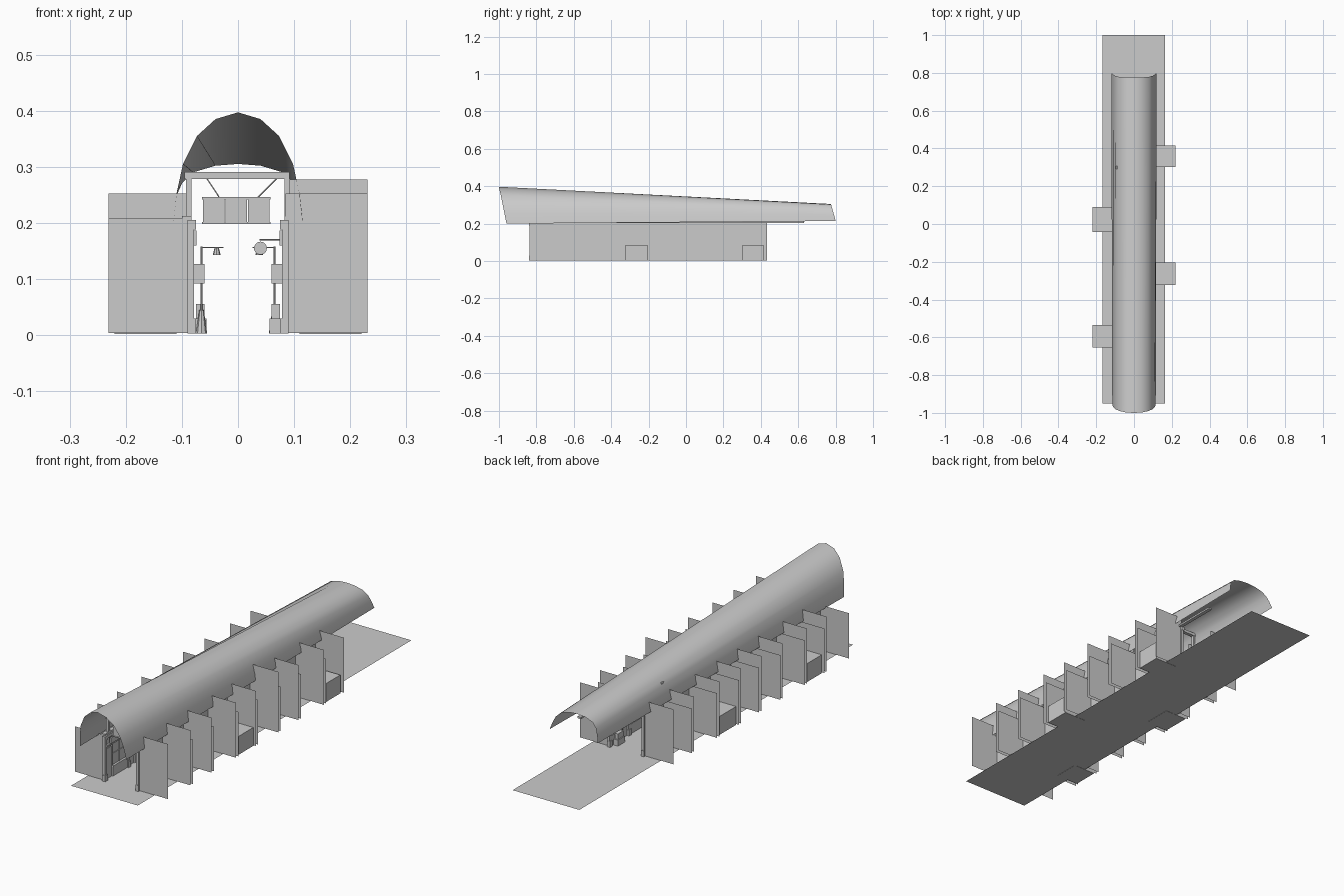
import bpy, bmesh, math
from mathutils import Vector

if "Cube" in bpy.data.objects:
    bpy.data.objects.remove(bpy.data.objects["Cube"])


def mesh(name, verts, faces, smooth=False):
    me = bpy.data.meshes.new(name)
    me.from_pydata(verts, [], faces)
    ob = bpy.data.objects.new(name, me)
    bpy.context.collection.objects.link(ob)
    for p in me.polygons:
        p.use_smooth = smooth
    return ob


def boxes(name, spans):
    """One object from several (x0, x1, y0, y1, z0, z1) boxes."""
    v, f = [], []
    for x0, x1, y0, y1, z0, z1 in spans:
        b = len(v)
        v += [(x, y, z) for x in (x0, x1) for y in (y0, y1) for z in (z0, z1)]
        f += [[b + i for i in q] for q in ((0, 1, 3, 2), (4, 6, 7, 5), (0, 4, 5, 1),
                                           (2, 3, 7, 6), (0, 2, 6, 4), (1, 5, 7, 3))]
    return mesh(name, v, f)


def rod(name, a, b, r0, r1=None, n=8):
    """Cylinder or cone from a to b."""
    a, b = Vector(a), Vector(b)
    bm = bmesh.new()
    bmesh.ops.create_cone(bm, cap_ends=True, segments=n, radius1=r0,
                          radius2=r0 if r1 is None else r1, depth=(b - a).length)
    ob = mesh(name, [], [])
    bm.to_mesh(ob.data)
    bm.free()
    ob.location = (a + b) / 2
    ob.rotation_euler = (b - a).to_track_quat('Z', 'Y').to_euler()
    return ob


# street floor
mesh("street_floor", [(-.168, -.95, .003), (.165, -.95, .003), (.165, 1, .003), (-.168, 1, .003)],
     [(0, 1, 2, 3)])

# vaulted roof, lofted from a tall front arch to a low back arch
front = [(0, .397, -1), (.04, .385, -.998), (.073, .355, -.991), (.098, .305, -.981),
         (.109, .255, -.971), (.115, .2, -.96)]
back = [(0, .305, .775), (.04, .302, .776), (.08, .29, .779), (.1, .27, .785),
        (.111, .245, .792), (.12, .214, .8)]
verts, faces = [], []
for arch in (front, back):
    verts += [(-x, y, z) for x, z, y in arch[:0:-1]] + [(x, y, z) for x, z, y in arch]
n = len(verts) // 2
faces = [(i, i + 1, n + i + 1, n + i) for i in range(n - 1)]
mesh("vault_roof", verts, faces, True)

# cross beams under the vault, with the ledges they stand on
for y in (-.8, .3):
    boxes("cross_beam", [(-.095, .092, y - .008, y + .008, .278, .291),
                         (-.093, -.083, y - .006, y + .006, .205, .278),
                         (.083, .093, y - .006, y + .006, .205, .278)])
for s in (-1, 1):
    x0, x1 = sorted((s * .083, s * .1))
    boxes("roof_ledge", [(x0, x1, -.83, .63, .204, .212)])

# shop rows: bay edges along the street, and bays with a back room
rows = {1: ([-.83, -.66, -.51, -.335, -.195, -.035, .11, .29, .425], (3, 7)),
        -1: ([-.83, -.665, -.525, -.35, -.2, -.055, .1, .28, .42], (1, 5))}


def span(s, a, b):
    return tuple(sorted((s * a, s * b)))


for s, (edges, rooms) in rows.items():
    # party walls: thin sheets reaching out behind the shops
    for i, y in enumerate(edges):
        last = i in (0, len(edges) - 1)
        tall = .252
        if i == 0:
            tall = .208 if s < 0 else .252
        elif s > 0 and i == 5:
            tall = .277
        sheets = [(y, tall)] if last else [(y - .008, tall), (y + .008, .205)]
        for k, (yy, h) in enumerate(sheets):
            mesh("party_wall", [(s * .085, yy, .004), (s * .231, yy, .004),
                                (s * .231, yy, h), (s * .085, yy, h)], [(0, 1, 2, 3)])
        boxes("pilaster", [span(s, .078, .09) + (y - .007, y + .007, .003, .205),
                           span(s, .075, .09) + (y - .009, y + .009, .003, .03),
                           span(s, .075, .09) + (y - .009, y + .009, .188, .205)])
    for i, (a, b) in enumerate(zip(edges, edges[1:])):
        d = a + (b - a) * .33                     # door edge
        # facade with openings framed on the street side
        boxes("shop_front", [span(s, .088, .09) + (a, b, .004, .204),
                             span(s, .08, .088) + (a, b, .15, .158),
                             span(s, .078, .088) + (a, b, .19, .204),
                             span(s, .08, .088) + (d, b, .004, .045),
                             span(s, .078, .088) + (d, b, .045, .05),
                             span(s, .082, .088) + (d - .003, d + .003, .004, .15)])
        m = (d + b) / 2
        boxes("window_bars", [span(s, .085, .088) + (m - .002, m + .002, .05, .15),
                              span(s, .085, .088) + (d, b, .1, .103)])
        boxes("door", [span(s, .085, .088) + (a + .01, d - .006, .004, .14)])
        if i in rooms:
            boxes("back_room", [span(s, .11, .22) + (a + .012, b - .01, .002, .085)])
        # small wall signs and planters
        if i % 2:
            boxes("wall_sign", [span(s, .06, .085) + (d - .003, d + .003, .092, .127)])
            boxes("planter", [span(s, .056, .078) + (m - .025, m + .025, .003, .03)])
            boxes("planter_shrub", [span(s, .06, .075) + (m - .02, m + .02, .03, .055)])
        else:
            boxes("fascia_sign", [span(s, .074, .08) + (a + .03, b - .03, .16, .186)])

# street lamps
for s, ys in ((-1, (-.6, .02)), (1, (-.26, .36))):
    for y in ys:
        x = s * .065
        rod("lamp_base", (x, y, .003), (x, y, .045), .01, .004)
        rod("lamp_post", (x, y, .04), (x, y, .158), .0015)
        rod("lamp_arm", (x, y, .156), (s * .026, y, .156), .0012)
        rod("lamp_shade", (s * .038, y, .143), (s * .038, y, .155), .007, .004)

# round hanging sign on the right row
rod("round_sign", (.04, -.527, .155), (.04, -.521, .155), .0115, n=20)
rod("round_sign_bracket", (.085, -.524, .17), (.038, -.524, .17), .001)

# three-panel banner hung from the front beam
boxes("banner_board", [(-.062 + .04 * k, -.024 + .04 * k, -.803, -.797, .202, .242) for k in range(3)]
      + [(-.064, .058, -.805, -.795, .198, .202), (-.064, .058, -.805, -.795, .242, .246)])
for top, low in ((-.056, -.033), (.07, .035)):
    rod("banner_hanger", (top, -.8, .28), (low, -.8, .245), .001)
